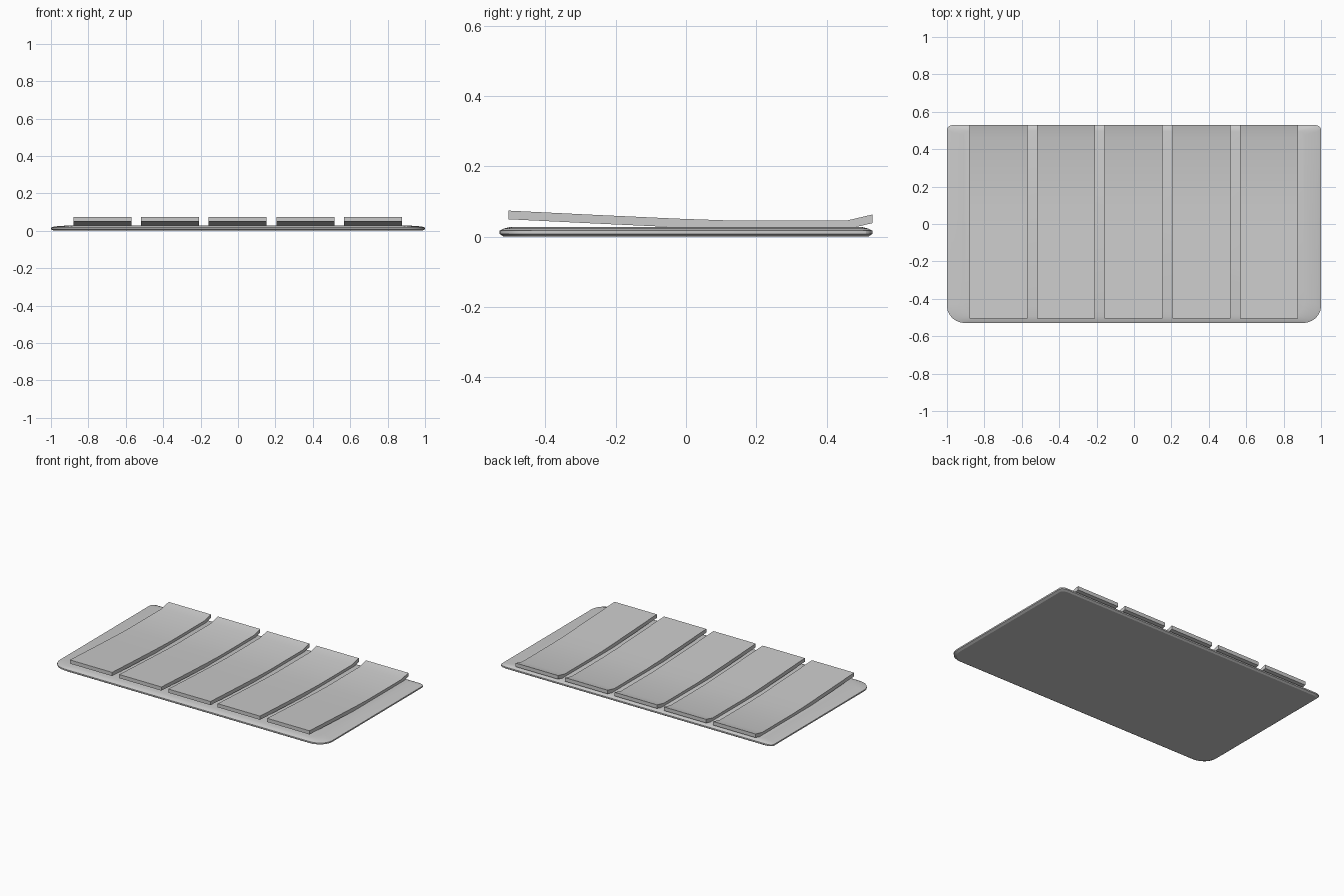
import bpy, bmesh, math

if "Cube" in bpy.data.objects:
    bpy.data.objects.remove(bpy.data.objects["Cube"])


def finish(bm, name):
    bmesh.ops.recalc_face_normals(bm, faces=bm.faces)
    me = bpy.data.meshes.new(name)
    bm.to_mesh(me)
    bm.free()
    ob = bpy.data.objects.new(name, me)
    bpy.context.collection.objects.link(ob)
    bpy.context.view_layer.objects.active = ob
    ob.select_set(True)
    bpy.ops.object.shade_smooth_by_angle(angle=math.radians(20))
    ob.select_set(False)


def outline(ix, iy, n=6):
    """Rounded rectangle, inset by ix and iy: wide front corners, tight back ones."""
    pts = []
    for sx, sy, rx, ry, start in ((1, 1, .04, .025, 0), (-1, 1, .04, .025, 90),
                                  (-1, -1, .10, .09, 180), (1, -1, .10, .09, 270)):
        for i in range(n + 1):
            a = math.radians(start + 90 * i / n)
            x = sx * (1 - rx) + rx * math.cos(a)
            y = sy * (.53 - ry) + ry * math.sin(a)
            pts.append((x * (1 - ix), y * (1 - iy / .53)))
    return pts


# Base plate: stacked rounded outlines with a softened rim
bm = bmesh.new()
rings = []
for ix, iy, z in ((.015, .012, 0), (0, 0, .008), (0, 0, .017),
                  (.02, .012, .023), (.09, .032, .028)):
    rings.append([bm.verts.new((x, y, z)) for x, y in outline(ix, iy)])
for lo, hi in zip(rings, rings[1:]):
    for i in range(len(lo)):
        j = (i + 1) % len(lo)
        bm.faces.new((lo[i], lo[j], hi[j], hi[i]))
bm.faces.new(rings[0][::-1])
bm.faces.new(rings[-1])
finish(bm, "base_plate")

# Slats: bent side profile extruded across x
top = [(-.505, .074), (-.25, .0615), (-.02, .051), (.11, .0465), (.46, .0465), (.53, .063)]
profile = top + [(y, z - .0245) for y, z in reversed(top)]
for k, cx in enumerate((-.725, -.363, -.003, .36, .723)):
    bm = bmesh.new()
    sides = [[bm.verts.new((cx + s * .155, y, z)) for y, z in profile] for s in (-1, 1)]
    n = len(profile)
    for i in range(n):
        j = (i + 1) % n
        bm.faces.new((sides[0][i], sides[0][j], sides[1][j], sides[1][i]))
    for side in sides:
        bm.faces.new(side)
    finish(bm, f"slat_{k + 1}")
